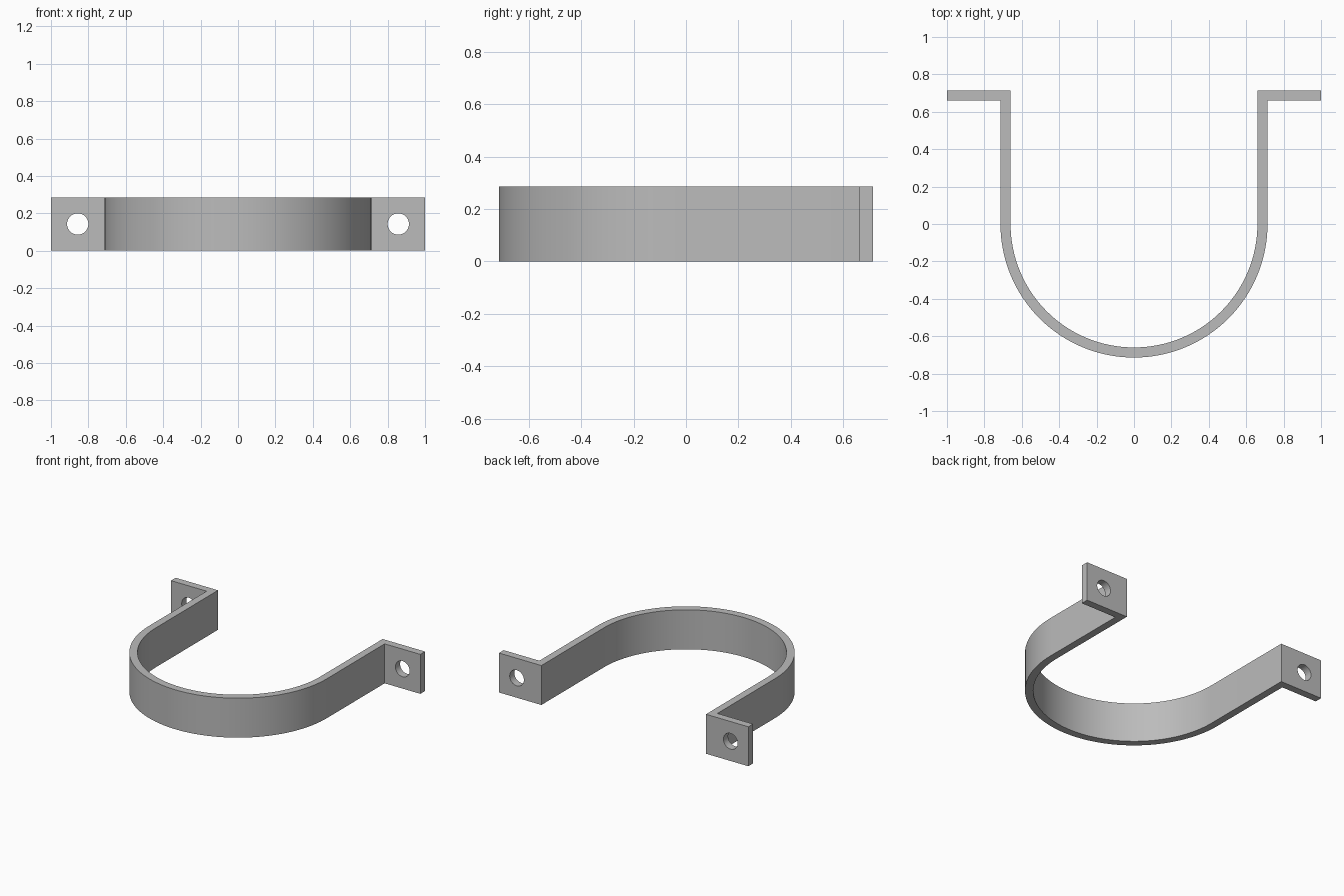
import bpy, bmesh, math

if "Cube" in bpy.data.objects:
    bpy.data.objects.remove(bpy.data.objects["Cube"], do_unlink=True)

R_OUT, R_IN = 0.714, 0.66     # band radii
HEIGHT = 0.286                # band width along z
HOLE_X, HOLE_R = 0.857, 0.057
SEGMENTS = 64

steel = bpy.data.materials.new("grey_steel")
steel.use_nodes = True
grey = (0.5, 0.5, 0.5, 1)
steel.diffuse_color = grey
steel.node_tree.nodes["Principled BSDF"].inputs["Base Color"].default_value = grey

# Paired outer and inner outline points: flange, leg, half ring, leg, flange
pairs = [((-1, R_IN), (-1, R_OUT)), ((-R_OUT, R_IN), (-R_IN, R_OUT))]
for i in range(SEGMENTS + 1):
    a = math.pi + math.pi * i / SEGMENTS
    c, s = math.cos(a), math.sin(a)
    pairs.append(((R_OUT * c, R_OUT * s), (R_IN * c, R_IN * s)))
pairs += [tuple((-x, y) for x, y in p) for p in (pairs[1], pairs[0])]

# Strap: strip of quads raised to the full width
bm = bmesh.new()
rows = [[bm.verts.new((x, y, 0)) for x, y in p] for p in pairs]
for (a, b), (c, d) in zip(rows, rows[1:]):
    bm.faces.new((a, c, d, b))
top = bmesh.ops.extrude_face_region(bm, geom=bm.faces[:])["geom"]
bmesh.ops.translate(bm, vec=(0, 0, HEIGHT),
                    verts=[g for g in top if isinstance(g, bmesh.types.BMVert)])
bmesh.ops.recalc_face_normals(bm, faces=bm.faces[:])
mesh = bpy.data.meshes.new("clamp_strap")
bm.to_mesh(mesh)
bm.free()
mesh.materials.append(steel)
strap = bpy.data.objects.new("clamp_strap", mesh)
bpy.context.collection.objects.link(strap)

# Bolt holes through both flanges
for side in (-1, 1):
    bpy.ops.mesh.primitive_cylinder_add(
        vertices=40, radius=HOLE_R, depth=0.3,
        location=(side * HOLE_X, (R_IN + R_OUT) / 2, HEIGHT / 2),
        rotation=(math.pi / 2, 0, 0))
    cutter = bpy.context.object
    cutter.name = "hole_cutter"
    cutter.hide_render = True
    cutter.data.materials.append(steel)
    mod = strap.modifiers.new("bolt_hole", "BOOLEAN")
    mod.operation, mod.solver, mod.object = "DIFFERENCE", "EXACT", cutter
    bpy.context.view_layer.objects.active = strap
    bpy.ops.object.modifier_apply(modifier=mod.name)
    bpy.data.objects.remove(cutter, do_unlink=True)

# Smooth curved band, sharp edges
bpy.ops.object.select_all(action="DESELECT")
strap.select_set(True)
bpy.context.view_layer.objects.active = strap
bpy.ops.object.shade_smooth_by_angle(angle=math.radians(30))
